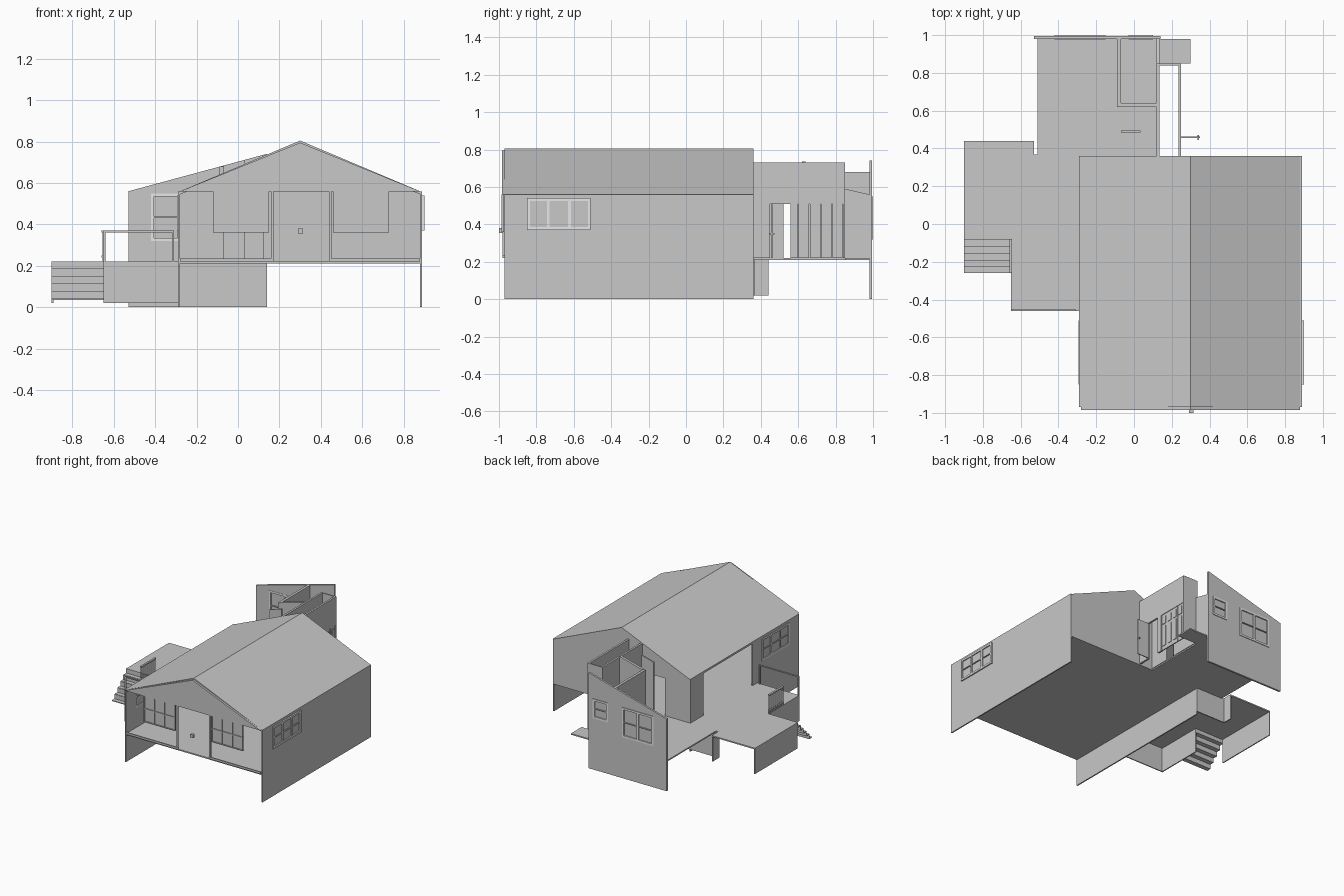
import bpy, bmesh

old = bpy.data.objects.get("Cube")
if old:
    bpy.data.objects.remove(old)


def material(name, value):
    m = bpy.data.materials.new(name)
    m.use_nodes = True
    col = (value, value, value, 1)
    m.diffuse_color = col
    m.node_tree.nodes["Principled BSDF"].inputs["Base Color"].default_value = col
    return m


GREY = material("light_grey", 0.58)
WHITE = material("frame_white", 0.9)

FLOOR = 0.22
EAVE = 0.56
RIDGE = 0.795
LEFT, RIGHT, MID = -0.28, 0.88, 0.30
FRONT, BACK = -0.97, 0.36


def finish(name, bm, mat):
    bmesh.ops.recalc_face_normals(bm, faces=bm.faces)
    me = bpy.data.meshes.new(name)
    bm.to_mesh(me)
    bm.free()
    me.materials.append(mat)
    ob = bpy.data.objects.new(name, me)
    bpy.context.collection.objects.link(ob)
    return ob


def add_prism(bm, outline, axis, lo, hi):
    """Extrude a 2D outline along x, y or z between lo and hi."""
    def point(u, v, w):
        return {"x": (w, u, v), "y": (u, w, v), "z": (u, v, w)}[axis]
    face = bm.faces.new([bm.verts.new(point(u, v, lo)) for u, v in outline])
    ext = bmesh.ops.extrude_face_region(bm, geom=[face])
    verts = [g for g in ext["geom"] if isinstance(g, bmesh.types.BMVert)]
    shift = point(0, 0, hi - lo)
    bmesh.ops.translate(bm, verts=verts, vec=shift)


def rect(u0, u1, v0, v1):
    return [(u0, v0), (u1, v0), (u1, v1), (u0, v1)]


def prism(name, outline, axis, lo, hi, mat=GREY):
    bm = bmesh.new()
    add_prism(bm, outline, axis, lo, hi)
    return finish(name, bm, mat)


def box(name, x0, x1, y0, y1, z0, z1, mat=GREY):
    return prism(name, rect(x0, x1, y0, y1), "z", z0, z1, mat)


def wall(name, axis, lo, hi, u0, u1, z0, top, holes=()):
    """Wall across an axis; top(u) gives its height, holes are (u0, u1, z0, z1)."""
    bm = bmesh.new()

    def piece(a, b, base, head=None):
        ends = (head, head) if head else (top(a), top(b))
        add_prism(bm, [(a, base), (b, base), (b, ends[1]), (a, ends[0])], axis, lo, hi)
    at = u0
    for a, b, c, d in sorted(holes):
        if a > at:
            piece(at, a, z0)
        if c > z0:
            piece(a, b, z0, c)
        piece(a, b, d)
        at = b
    if at < u1:
        piece(at, u1, z0)
    return finish(name, bm, GREY)


def window(name, axis, lo, hi, u0, u1, z0, z1, columns, rows=2, frame=0.015):
    """White frame and bars around grey panes."""
    bm = bmesh.new()
    for a, b in ((u0, u0 + frame), (u1 - frame, u1)):
        add_prism(bm, rect(a, b, z0, z1), axis, lo, hi)
    for c, d in ((z0, z0 + frame), (z1 - frame, z1)):
        add_prism(bm, rect(u0, u1, c, d), axis, lo, hi)
    for i in range(1, columns):
        u = u0 + (u1 - u0) * i / columns
        add_prism(bm, rect(u - frame / 2, u + frame / 2, z0, z1), axis, lo, hi)
    finish(name + "_frame", bm, WHITE)
    mid = (lo + hi) / 2
    prism(name + "_panes", rect(u0, u1, z0, z1), axis, mid - 0.002, mid + 0.002)
    bm = bmesh.new()
    for i in range(1, rows):
        z = z0 + (z1 - z0) * i / rows
        add_prism(bm, rect(u0, u1, z - 0.003, z + 0.003), axis, lo, hi)
    finish(name + "_bars", bm, GREY)


def eave(u):
    return EAVE


def roof_height(x):
    half = (MID - LEFT) if x < MID else (RIGHT - MID)
    return RIDGE - abs(x - MID) / half * (RIDGE - EAVE)


def wing_height(x):
    return 0.56 + (x + 0.53) * 0.27


def high(u):
    return 0.73


# Main floor and shell roof
box("main_floor", LEFT, RIGHT, FRONT, BACK, FLOOR - 0.01, FLOOR)
t = 0.015
prism("roof", [(LEFT, EAVE), (MID, RIDGE + 0.01), (RIGHT, EAVE), (RIGHT, EAVE - t),
               (MID, RIDGE - t), (LEFT, EAVE - t)], "y", FRONT, BACK)
prism("front_gable", [(LEFT, EAVE), (RIGHT, EAVE), (MID, RIDGE)], "y", -0.985, FRONT)

# Side walls with matching windows, and a wide opening onto the deck
side_hole = (-0.85, -0.51, 0.37, 0.54)
wall("left_side_wall", "x", LEFT - 0.01, LEFT, FRONT, BACK, 0, eave,
     [side_hole, (-0.4, 0.2, FLOOR, 0.545)])
wall("right_side_wall", "x", RIGHT, RIGHT + 0.01, FRONT, BACK, 0, eave, [side_hole])
window("left_side_window", "x", LEFT - 0.015, LEFT, *side_hole, 3)
window("right_side_window", "x", RIGHT, RIGHT + 0.02, *side_hole, 3)

# Back wall under the gable, in two spans that meet at the ridge
wall("back_wall_left", "y", BACK - 0.01, BACK, LEFT, MID, FLOOR, roof_height,
     [(-0.07, 0.12, FLOOR, 0.51)])
wall("back_wall_right", "y", BACK - 0.01, BACK, MID, RIGHT, FLOOR, roof_height)

# Open front: sills, jambs and two tall windows
for n, (a, b) in enumerate(((LEFT, 0.17), (0.44, RIGHT))):
    box(f"front_sill_{n}", a, b, -0.98, FRONT, FLOOR, 0.235)
for n, x in enumerate((0.165, 0.445)):
    box(f"front_jamb_{n}", x - 0.006, x + 0.006, -0.98, FRONT, FLOOR, EAVE)
for n, x in enumerate((-0.12, 0.46)):
    box(f"front_window_{n}", x, x + 0.27, -0.98, -0.975, 0.36, EAVE)
    for i in range(4):
        u = x + i * 0.0875
        box(f"front_window_bar_{n}_{i}", u, u + 0.007, -0.986, -0.972, 0.36, EAVE)
    for z in (0.36, 0.46):
        box(f"front_window_rail_{n}_{z}", x, x + 0.27, -0.986, -0.972, z, z + 0.007)
box("front_box", 0.29, 0.315, -1.0, -0.98, 0.355, 0.38)

# Back wing: floor, sloping end wall and windows
box("wing_floor", -0.51, 0.13, BACK, 0.98, FLOOR - 0.01, FLOOR)
box("wing_landing", 0.13, 0.30, 0.85, 0.98, FLOOR - 0.01, FLOOR)
big, small = (-0.42, -0.15, 0.32, 0.55), (-0.03, 0.10, 0.40, 0.55)
wall("wing_end_wall", "y", 0.98, 0.995, -0.53, 0.14, 0, wing_height, [big, small])
window("wing_big_window", "y", 0.978, 1.0, *big, 2)
window("wing_small_window", "y", 0.978, 1.0, *small, 1)

# Wing partitions
wall("wing_inner_wall", "x", 0.12, 0.135, BACK, 0.85, FLOOR, high,
     [(0.52, 0.60, FLOOR, 0.51)])
prism("wing_low_wall", [(0.85, FLOOR), (0.98, FLOOR), (0.98, 0.56), (0.85, 0.59)],
      "x", 0.12, 0.135)
wall("wing_outer_wall", "x", 0.235, 0.25, BACK, 0.85, FLOOR, high,
     [(0.45, 0.56, FLOOR, 0.51), (0.60, 0.84, FLOOR, 0.51)])
wall("wing_return_wall", "y", 0.84, 0.85, 0.135, 0.25, FLOOR, high)
wall("wing_room_wall", "x", -0.09, -0.07, 0.62, 0.98, FLOOR, lambda y: 0.68)
wall("wing_cross_wall", "y", 0.62, 0.64, -0.07, 0.12, FLOOR, wing_height)
wall("wing_closet_wall", "y", 0.485, 0.495, -0.07, 0.035, FLOOR, wing_height)

# Folding doors with raised panels, and an open door with its knob
for i in range(4):
    y = 0.60 + i * 0.06
    box(f"folding_door_{i}", 0.238, 0.246, y + 0.002, y + 0.058, FLOOR, 0.51)
    for z0, z1 in ((0.25, 0.41), (0.43, 0.49)):
        box(f"folding_panel_{i}_{z0}", 0.246, 0.25, y + 0.013, y + 0.047, z0, z1)
box("open_door", 0.25, 0.35, 0.455, 0.462, FLOOR, 0.505)
box("door_knob", 0.335, 0.345, 0.445, 0.472, 0.345, 0.355)

# Deck in two levels of plan, with its skirts
box("deck_front", -0.65, LEFT, -0.46, BACK, FLOOR - 0.01, FLOOR)
box("deck_side", -0.90, -0.53, -0.08, 0.44, FLOOR - 0.01, FLOOR)
for name, x0, x1, y0, y1 in (
        ("deck_front_skirt", -0.65, LEFT, -0.46, -0.452),
        ("deck_step_skirt", -0.65, -0.642, -0.46, -0.08),
        ("deck_side_skirt", -0.90, -0.892, -0.08, 0.44),
        ("deck_inner_skirt", -0.538, -0.53, BACK, 0.44),
        ("deck_back_skirt", -0.53, LEFT, BACK, BACK + 0.008)):
    box(name, x0, x1, y0, y1, 0.02, FLOOR - 0.005)

# Stairs down toward the front
for i in range(5):
    y, z = -0.08 - i * 0.036, FLOOR - i * 0.036
    box(f"stair_riser_{i}", -0.90, -0.65, y - 0.004, y, z - 0.036, z)
    box(f"stair_tread_{i}", -0.90, -0.65, y - 0.036, y, z - 0.04, z - 0.034)

# Railings
for n, x in enumerate((-0.645, -0.315)):
    box(f"rail_post_{n}", x - 0.005, x + 0.005, -0.46, -0.45, FLOOR, 0.37)
box("front_rail", -0.65, -0.31, -0.46, -0.45, 0.362, 0.37)
for n, z in enumerate((0.24, 0.36)):
    box(f"stair_rail_{n}", -0.66, -0.645, -0.26, -0.08, z, z + 0.01)
for i in range(8):
    y = -0.26 + i * 0.025
    box(f"stair_baluster_{i}", -0.655, -0.65, y, y + 0.005, FLOOR, 0.36)
